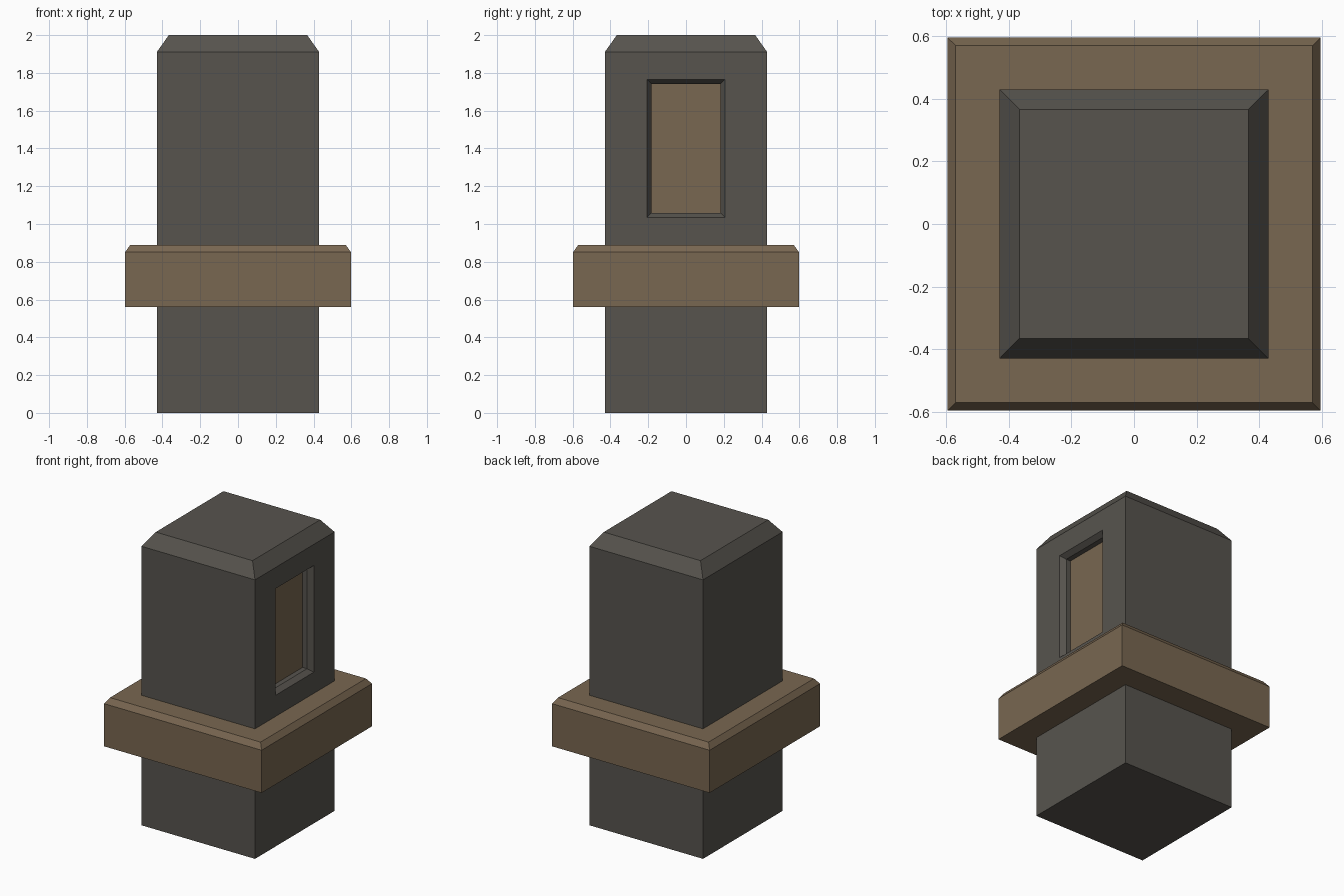
import bpy
import bmesh
from mathutils import Vector

cube = bpy.data.objects.get("Cube")
if cube:
    bpy.data.objects.remove(cube, do_unlink=True)


def make_material(name, rgb):
    mat = bpy.data.materials.new(name)
    mat.use_nodes = True
    mat.diffuse_color = (*rgb, 1)
    mat.node_tree.nodes["Principled BSDF"].inputs["Base Color"].default_value = (*rgb, 1)
    return mat


grey = make_material("dark grey stone", (0.095, 0.088, 0.076))
brown = make_material("brown wood", (0.19, 0.135, 0.082))


def face_towards(bm, direction):
    return max(bm.faces, key=lambda f: f.calc_center_median().dot(Vector(direction)))


def chamfered_block(half, bottom, top, chamfer):
    """Square block with a chamfer round its top edge."""
    bm = bmesh.new()
    bmesh.ops.create_cube(bm, size=2)
    for v in bm.verts:
        v.co.x *= half
        v.co.y *= half
        v.co.z = top - chamfer if v.co.z > 0 else bottom
    bmesh.ops.inset_region(bm, faces=[face_towards(bm, (0, 0, 1))],
                           thickness=chamfer, depth=chamfer)
    return bm


def finish(bm, name, *materials):
    bm.normal_update()
    mesh = bpy.data.meshes.new(name)
    bm.to_mesh(mesh)
    bm.free()
    for mat in materials:
        mesh.materials.append(mat)
    obj = bpy.data.objects.new(name, mesh)
    bpy.context.collection.objects.link(obj)
    return obj


# Pillar with a chamfered top
pillar = chamfered_block(0.43, 0, 2, 0.09)

# Recessed panel on the left side: opening, sloped frame, straight wall, brown back
panel = face_towards(pillar, (1, 0, 0))
bmesh.ops.inset_region(pillar, faces=[panel], thickness=0.1)
middle = panel.calc_center_median().z
for v in panel.verts:
    v.co.y = 0.206 if v.co.y > 0 else -0.206
    v.co.z = 1.765 if v.co.z > middle else 1.035
pillar.normal_update()
bmesh.ops.inset_region(pillar, faces=[panel], thickness=0.034, depth=-0.034)
panel = bmesh.ops.extrude_discrete_faces(pillar, faces=[panel])["faces"][0]
for v in panel.verts:
    v.co.x -= 0.034
panel.material_index = 1
finish(pillar, "pillar", grey, brown)

# Wide collar round the pillar
finish(chamfered_block(0.597, 0.56, 0.89, 0.038), "collar", brown)
